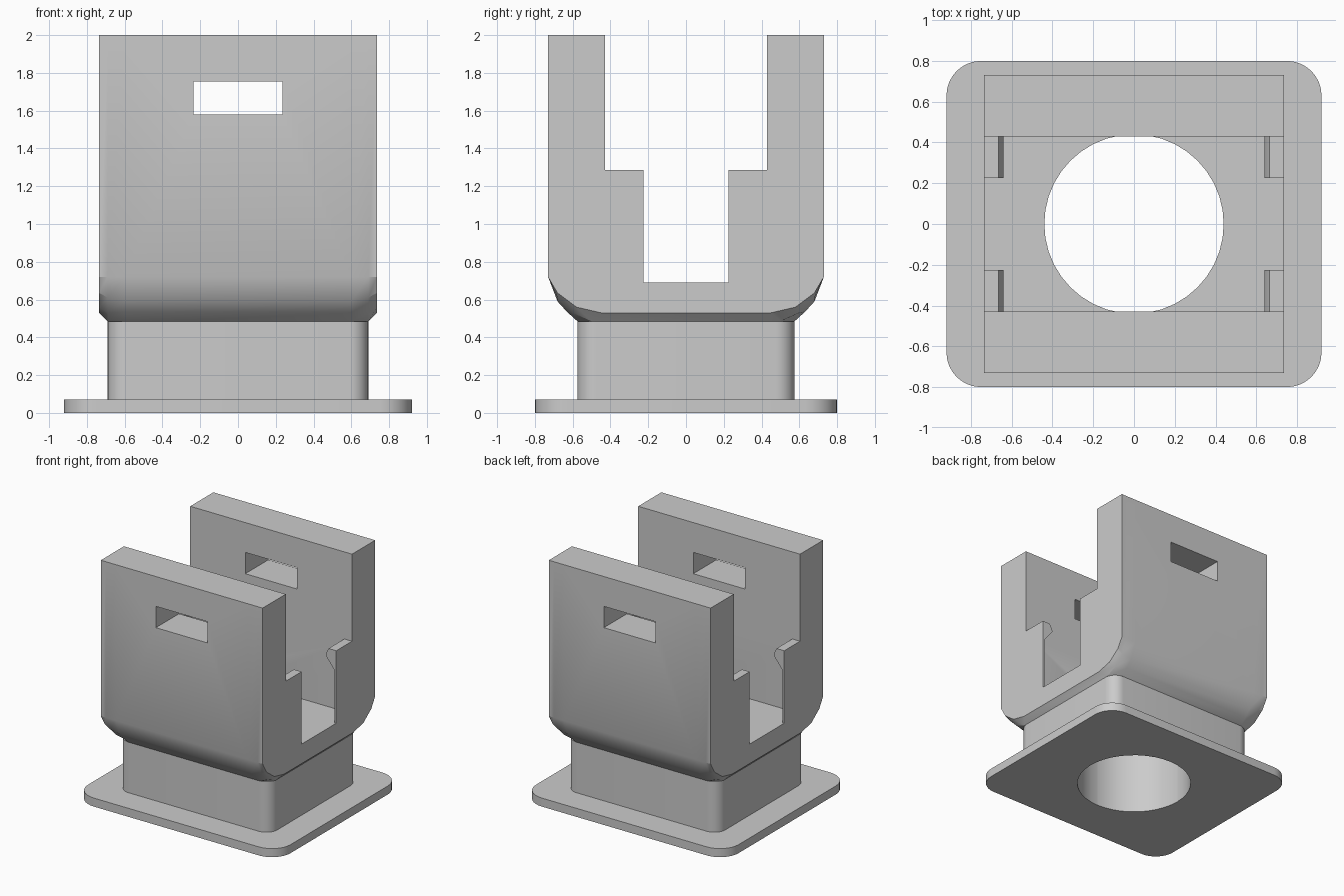
import bpy, bmesh, math
from mathutils import Matrix

default = bpy.data.objects.get("Cube")
if default:
    bpy.data.objects.remove(default, do_unlink=True)

grey = bpy.data.materials.new("plain grey")
grey.use_nodes = True
GREY = (0.6, 0.6, 0.6, 1)
grey.diffuse_color = GREY
grey.node_tree.nodes["Principled BSDF"].inputs["Base Color"].default_value = GREY


def loft(name, rings):
    """Closed solid through matching rings of points."""
    bm = bmesh.new()
    loops = [[bm.verts.new(p) for p in ring] for ring in rings]
    n = len(loops[0])
    for a, b in zip(loops, loops[1:]):
        for i in range(n):
            j = (i + 1) % n
            bm.faces.new((a[i], a[j], b[j], b[i]))
    bm.faces.new(loops[0][::-1])
    bm.faces.new(loops[-1])
    bmesh.ops.recalc_face_normals(bm, faces=bm.faces)
    mesh = bpy.data.meshes.new(name)
    bm.to_mesh(mesh)
    bm.free()
    mesh.materials.append(grey)
    obj = bpy.data.objects.new(name, mesh)
    bpy.context.collection.objects.link(obj)
    return obj


def rounded_slab(name, hx, hy, z0, z1, r, steps=8):
    outline = []
    for k, (sx, sy) in enumerate(((1, 1), (-1, 1), (-1, -1), (1, -1))):
        for i in range(steps + 1):
            a = math.pi / 2 * (k + i / steps)
            outline.append((sx * (hx - r) + r * math.cos(a),
                            sy * (hy - r) + r * math.sin(a)))
    return loft(name, [[(x, y, z) for x, y in outline] for z in (z0, z1)])


def box(name, hx, hy, z0, z1):
    corners = ((hx, hy), (-hx, hy), (-hx, -hy), (hx, -hy))
    return loft(name, [[(x, y, z) for x, y in corners] for z in (z0, z1)])


def mirrored(half):
    return half + [(-u, z) for u, z in reversed(half)]


def cut(obj, cutter):
    mod = obj.modifiers.new("cut", 'BOOLEAN')
    mod.operation = 'DIFFERENCE'
    mod.solver = 'EXACT'
    mod.object = cutter
    bpy.context.view_layer.objects.active = obj
    bpy.ops.object.modifier_apply(modifier=mod.name)


# Base flange and neck
flange = rounded_slab("base_flange", 0.92, 0.80, 0, 0.07, 0.17)
neck = rounded_slab("neck", 0.69, 0.575, 0.07, 0.485, 0.1)

# Body with a rounded underside that tapers at both ends
W, D, H, SHOULDER = 0.735, 0.73, 2.0, 0.72
end = [(0.68, 0.635), (0.58, 0.56), (0.45, 0.53)]
near = [(0.68, 0.61), (0.6, 0.53), (0.5, 0.485)]
middle = [(0.68, 0.59), (0.63, 0.535), (0.575, 0.485)]
sections = [(W, end), (0.69, near), (0.6, middle)]
stations = [(-x, c) for x, c in sections] + sections[::-1]
body = loft("clevis_body", [
    [(x, y, z) for y, z in mirrored([(D, H), (D, SHOULDER)] + curve)]
    for x, curve in stations])

# Cavity with overhanging catches on the thin side walls
catch = [(0.72, 0.69), (0.72, 1.12), (0.64, 1.22), (0.64, 1.235), (0.665, 1.285), (0.665, 1.4)]
cavity = loft("cavity_cutter", [
    [(x, y, z) for x, z in mirrored(catch)] for y in (-0.43, 0.43)])
channel = box("channel_cutter", 1, 0.43, 1.285, 2.2)
side_slot = box("side_slot_cutter", 1, 0.225, 0.69, 1.5)
window = box("window_cutter", 0.235, 1, 1.58, 1.755)

# Round bore through everything below the cavity floor
bore = rounded_slab("bore_cutter", 0.44, 0.44, -0.2, 0.9, 0.4399, 10)

for tool in (cavity, channel, side_slot, window):
    cut(body, tool)
for part in (flange, neck, body):
    cut(part, bore)
for tool in (cavity, channel, side_slot, window, bore):
    bpy.data.objects.remove(tool, do_unlink=True)

# Smooth the rounded areas, keep hard edges
bpy.ops.object.select_all(action='DESELECT')
for part in (flange, neck, body):
    part.select_set(True)
bpy.context.view_layer.objects.active = body
bpy.ops.object.shade_smooth_by_angle(angle=math.radians(28))
